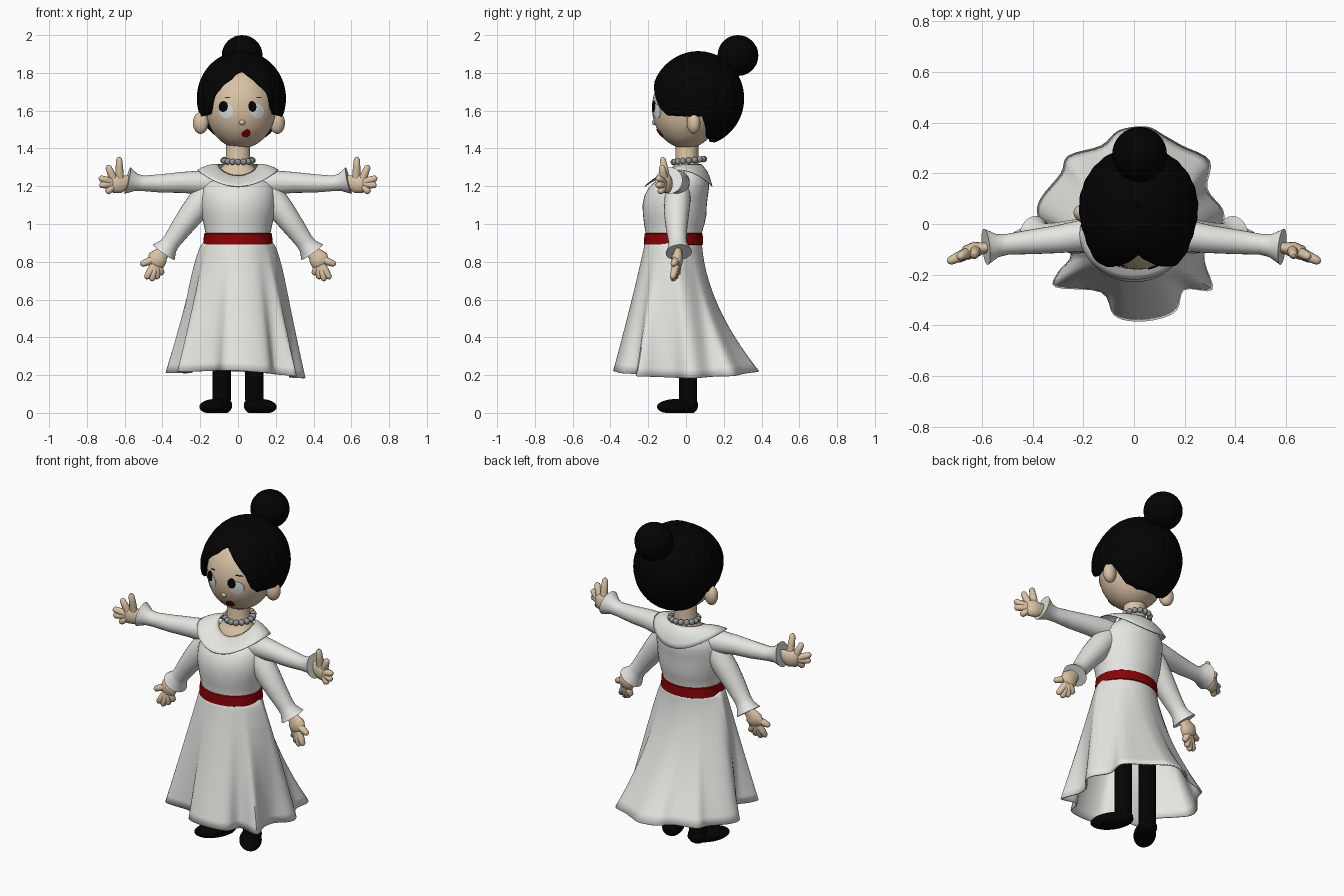
import bpy, bmesh
from math import sin, cos, pi, exp, atan2, sqrt, radians, degrees
from mathutils import Vector, Matrix

cube = bpy.data.objects.get("Cube")
if cube:
    bpy.data.objects.remove(cube, do_unlink=True)


def material(name, rgb):
    m = bpy.data.materials.new(name)
    m.use_nodes = True
    m.diffuse_color = (*rgb, 1)
    bsdf = m.node_tree.nodes["Principled BSDF"]
    bsdf.inputs["Base Color"].default_value = (*rgb, 1)
    bsdf.inputs["Roughness"].default_value = 0.8
    return m


BLACK = material("black", (0.001, 0.001, 0.001))
SKIN = material("skin", (0.7, 0.54, 0.38))
WHITE = material("dress_white", (0.78, 0.78, 0.75))
RED = material("red", (0.25, 0.001, 0.002))
PEARL = material("pearl_grey", (0.3, 0.3, 0.3))
EYE = material("eye_white", (0.72, 0.76, 0.8))


def finish(name, bm, mat, thick=0):
    bmesh.ops.recalc_face_normals(bm, faces=bm.faces)
    me = bpy.data.meshes.new(name)
    bm.to_mesh(me)
    bm.free()
    me.materials.append(mat)
    ob = bpy.data.objects.new(name, me)
    bpy.context.collection.objects.link(ob)
    bpy.ops.object.select_all(action="DESELECT")
    ob.select_set(True)
    bpy.context.view_layer.objects.active = ob
    bpy.ops.object.shade_smooth_by_angle(angle=radians(50))
    if thick:
        mod = ob.modifiers.new("thickness", "SOLIDIFY")
        mod.thickness = thick
        mod.offset = -1


def loft(name, rings, mat, caps=True, thick=0):
    """Join closed rings of points into one skin."""
    bm = bmesh.new()
    rows = [[bm.verts.new(p) for p in r] for r in rings]
    n = len(rows[0])
    for a, b in zip(rows, rows[1:]):
        for i in range(n):
            j = (i + 1) % n
            bm.faces.new((a[i], a[j], b[j], b[i]))
    if caps:
        bm.faces.new(rows[0])
        bm.faces.new(rows[-1])
    finish(name, bm, mat, thick)


def angles(n):
    return [2 * pi * i / n for i in range(n)]


def stack(name, profile, mat, n=40):
    """Elliptical rings: (z, centre y, radius x, radius y)."""
    loft(name, [[(rx * cos(a), cy + ry * sin(a), z) for a in angles(n)]
                for z, cy, rx, ry in profile], mat)


def tube(name, pts, radii, mat, flat=1.0, n=16):
    """Round limb along points, optionally thinner front to back."""
    pts = [Vector(p) for p in pts]
    rings = []
    for i, p in enumerate(pts):
        d = (pts[min(i + 1, len(pts) - 1)] - pts[max(i - 1, 0)]).normalized()
        u = d.cross(Vector((0, 1, 0))).normalized()
        v = u.cross(d)
        rings.append([p + radii[i] * (u * cos(a) + v * sin(a) * flat) for a in angles(n)])
    loft(name, rings, mat)


def ball(name, c, r, mat, turn=0, floor=None, seg=32):
    bm = bmesh.new()
    bmesh.ops.create_uvsphere(bm, u_segments=seg, v_segments=seg // 2, radius=1)
    mat4 = Matrix.Translation(c) @ Matrix.Rotation(turn, 4, "Z") @ Matrix.Diagonal((*r, 1))
    bmesh.ops.transform(bm, matrix=mat4, verts=bm.verts)
    if floor is not None:
        for v in bm.verts:
            v.co.z = max(v.co.z, floor)
    finish(name, bm, mat)


def smooth_loop(p, steps):
    """Catmull-Rom samples through a closed loop of points."""
    p, out = [Vector(q) for q in p], []
    for i in range(len(p)):
        a, b, c, d = (p[(i + k) % len(p)] for k in (-1, 0, 1, 2))
        for s in range(steps):
            t = s / steps
            out.append(0.5 * (2 * b + (c - a) * t + (2 * a - 5 * b + 4 * c - d) * t * t
                              + (3 * b - a - 3 * c + d) * t ** 3))
    return out


# Bodice (high at the back, low at the front) and belt
stack("bodice", [(.9, -.065, .175, .15), (.95, -.065, .172, .148), (1.0, -.062, .182, .16),
                 (1.05, -.06, .193, .168), (1.1, -.06, .2, .17), (1.15, -.052, .2, .168),
                 (1.19, -.038, .197, .16), (1.22, -.025, .185, .145), (1.25, .005, .155, .105),
                 (1.28, .03, .115, .075), (1.295, .045, .08, .05)], WHITE)
stack("belt", [(.888, -.066, .178, .15), (.892, -.066, .184, .157),
               (.948, -.066, .18, .154), (.952, -.066, .174, .148)], RED)

# Skirt: oval waist flowing into a folded hem
HEM = [(.35, 0), (.35, .06), (.29, .14), (.3, .25), (.19, .31), (.12, .35), (.05, .385),
       (-.06, .37), (-.13, .31), (-.26, .27), (-.29, .2), (-.37, .1), (-.38, .03),
       (-.33, -.03), (-.25, -.12), (-.3, -.19), (-.31, -.25), (-.13, -.27), (-.08, -.36),
       (0, -.385), (.1, -.375), (.17, -.34), (.2, -.26), (.31, -.26), (.28, -.15), (.29, -.07)]
hem = smooth_loop(HEM, 4)
rings = []
for k in range(17):
    t, ring = k / 16, []
    for h in hem:
        a = atan2(h.y + .03, h.x)
        s = sin(a)
        waist = Vector((.174 * cos(a), -.065 + .149 * s))
        full = Vector((.355 * cos(a), .37 * s))
        target = full.lerp(h, t ** .8)
        p = waist.lerp(target, t ** (.66 + .38 * abs(s) + .76 * max(0, s)))
        low = .198 - .04 * h.x + .026 * s * s
        ring.append((p.x, p.y, .92 + (low - .92) * t))
    rings.append(ring)
loft("skirt", rings, WHITE, caps=False, thick=.008)

# Cape collar, dipping at the front neckline
rings = []
for k in range(7):
    t = k / 6
    lift = .01 * sin(pi * t)
    rings.append([((.105 + .11 * t) * cos(a),
                   -.01 - .03 * t + (.09 + .09 * t + lift * .5) * sin(a),
                   (1.317 - .058 * max(0, -sin(a)) ** 1.3) * (1 - t)
                   + (1.287 - .087 * sin(a) ** 2) * t + lift * (1 + .6 * sin(a)))
                  for a in angles(48)])
loft("collar", rings, WHITE, caps=False, thick=.004)

# Neck, chest and necklace
stack("neck", [(1.2, -.02, .12, .1), (1.24, -.014, .118, .096), (1.265, -.01, .112, .09),
               (1.29, -.002, .098, .08), (1.312, .002, .074, .066), (1.345, .005, .064, .06),
               (1.45, .005, .063, .06)], SKIN)
for a in angles(16):
    ball("pearl", (.076 * cos(a), .015 + .08 * sin(a), 1.336 + .008 * sin(a)),
         (.0172,) * 3, PEARL, seg=12)


# Arms, hands, legs and ears, mirrored
def side_name(part, s):
    return ("left_" if s > 0 else "right_") + part


def hand(label, s, wrist, palm, end, tips):
    w, m, e = (Vector((x * s, y, z)) for x, y, z in (wrist, palm, end))
    tube(label + "_palm", [w, w.lerp(m, .6), m, e, e.lerp(m, -.3)],
         [.032, .039, .052, .047, .025], SKIN, flat=.6)
    for i, (x, y, z) in enumerate(tips):
        tip = Vector((x * s, y, z))
        root = m.lerp(e, 0 if i == 0 else .6)
        root = root + (tip - root) * .15
        tube(label + ("_thumb" if i == 0 else "_finger"),
             [root, root.lerp(tip, .5), root.lerp(tip, .9), tip],
             [.022, .02, .016, .006], SKIN, n=10)


for s in (1, -1):
    tube(side_name("upper_sleeve", s),
         [(x * s, y, z) for x, y, z in ((.1, -.04, 1.215), (.2, -.045, 1.22), (.3, -.06, 1.22),
          (.4, -.07, 1.215), (.5, -.08, 1.215), (.54, -.085, 1.22), (.585, -.09, 1.23))],
         [.064, .063, .055, .049, .041, .046, .072], WHITE, n=24)
    hand(side_name("upper_hand", s), s, (.56, -.09, 1.225), (.625, -.1, 1.215),
         (.665, -.115, 1.212),
         [(.63, -.125, 1.355), (.69, -.13, 1.31), (.735, -.15, 1.245),
          (.732, -.15, 1.205), (.695, -.14, 1.165)])
    tube(side_name("lower_sleeve", s),
         [(x * s, y, z) for x, y, z in ((.13, -.04, 1.21), (.19, -.045, 1.13), (.24, -.05, 1.06),
          (.3, -.05, .98), (.35, -.045, .91), (.368, -.042, .885), (.393, -.038, .85))],
         [.06, .069, .067, .057, .048, .05, .07], WHITE, n=24)
    hand(side_name("lower_hand", s), s, (.38, -.04, .87), (.425, -.045, .82),
         (.44, -.05, .785),
         [(.516, -.068, .785), (.488, -.072, .71), (.458, -.07, .698),
          (.428, -.058, .708), (.4, -.045, .73)])
    tube(side_name("leg", s), [(.086 * s, .01, z) for z in (.02, .1, .25, .6)],
         [.047, .048, .048, .05], BLACK)
    ball(side_name("shoe", s), (.118 * s, -.048, .032), (.062, .122, .042), BLACK,
         turn=radians(35) * s, floor=0)
    ball(side_name("heel", s), (.086 * s, .012, .04), (.055, .052, .048), BLACK, floor=0)
    ball(side_name("ear", s), (.203 * s + .005, .04, 1.535), (.042, .035, .058), SKIN,
         turn=.4 * s)

# Head
HC, HR = Vector((.015, 0, 1.615)), Vector((.185, .18, .215))
ball("head", HC, HR, SKIN, seg=48)
ball("nose", (.022, -.165, 1.538), (.017, .015, .015), SKIN, seg=16)


def plate(name, x, z, rx, rz, lift, mat, tilt=0):
    """Thin painted disc that follows the face."""
    rings = []
    for size, up in ((1, -.004), (1, lift), (.66, lift), (.33, lift), (.05, lift)):
        ring = []
        for a in angles(24):
            u, v = rx * size * cos(a), rz * size * sin(a)
            px, pz = x + u * cos(tilt) - v * sin(tilt), z + u * sin(tilt) + v * cos(tilt)
            q = 1 - ((px - HC.x) / HR.x) ** 2 - ((pz - HC.z) / HR.z) ** 2
            ring.append((px, HC.y - HR.y * sqrt(max(q, 0)) - up, pz))
        rings.append(ring)
    loft(name, rings, mat)


for x, pupil, width, tilt in ((-.062, -.078, .024, .15), (.102, .076, .021, -.15)):
    plate("eye", x, 1.598, .036, .038, .003, EYE, -tilt)
    plate("pupil", pupil, 1.622, width, .029, .005, BLACK, -tilt)
    plate("eyebrow", x + .008, 1.67, .019, .002, .004, BLACK, tilt)
plate("lips", .042, 1.477, .024, .018, .005, RED, .15)
plate("upper_lip", .049, 1.488, .017, .014, .007, RED)

# Hair: cap running from the crown down to a parted hairline, full over the temples
LINE = [(0, 1.815), (10, 1.79), (22, 1.745), (33, 1.69), (40, 1.61), (48, 1.575), (72, 1.57),
        (95, 1.57), (107, 1.46), (130, 1.435), (181, 1.43)]


def hairline(deg):
    for (a, za), (b, zb) in zip(LINE, LINE[1:]):
        if deg <= b:
            return za + (zb - za) * (deg - a) / (b - a)


rings = []
for k in range(25):
    t, ring = .01 + .99 * k / 24, []
    for a in angles(144):
        off = abs((degrees(a) + 90 + 180) % 360 - 180)
        c = (hairline(off) - 1.665) / .25
        theta = t * atan2(sqrt(max(0, 1 - c * c)), c)
        temple = .13 * exp(-((off - 34) / 22) ** 2) - .05 * max(0, 1 - off / 9)
        r = sin(theta) * (1 + temple * sin(theta)) * (1 + .006 * sin(24 * a))
        ring.append((.018 + .235 * r * cos(a), .065 + .242 * r * sin(a), 1.665 + .25 * cos(theta)))
    rings.append(ring)
loft("hair", rings, BLACK, caps=False, thick=.02)
ball("hair_crown", (.018, .065, 1.905), (.04, .04, .01), BLACK, seg=16)
ball("hair_bun", (.022, .275, 1.892), (.108, .108, .108), BLACK)
